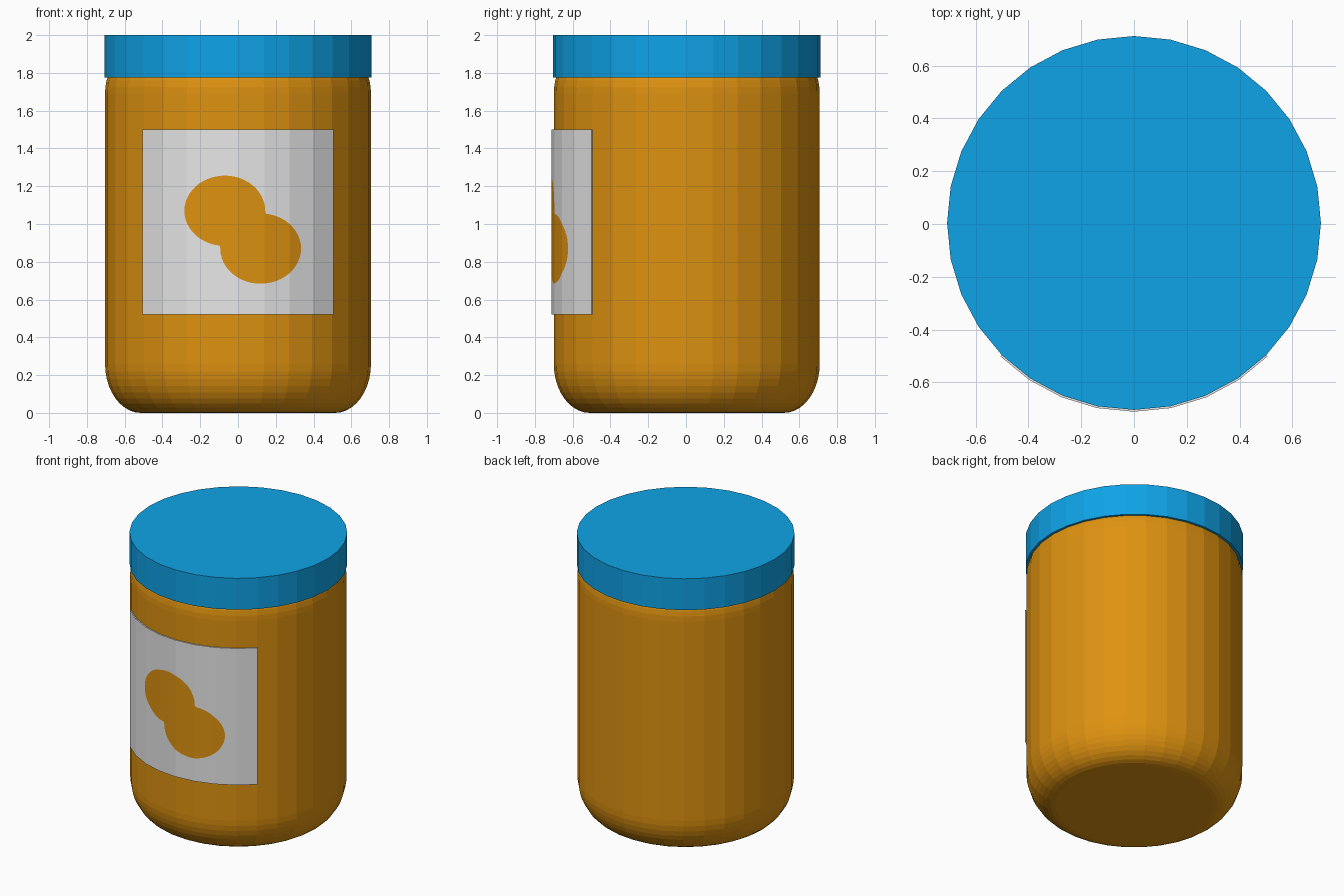
import bpy, bmesh, math

if "Cube" in bpy.data.objects:
    bpy.data.objects.remove(bpy.data.objects["Cube"])

SIDES = 32
CY = 0.004            # jar axis sits slightly behind the label-to-back centre


def material(name, rgb):
    m = bpy.data.materials.new(name)
    lin = [(c / 255 / 12.92) if c < 10 else ((c / 255 + 0.055) / 1.055) ** 2.4 for c in rgb]
    m.diffuse_color = (*lin, 1)
    m.use_nodes = True
    m.node_tree.nodes["Principled BSDF"].inputs["Base Color"].default_value = m.diffuse_color
    return m


orange = material("peanut orange", (222, 146, 16))
blue = material("lid blue", (15, 166, 235))
white = material("label white", (232, 232, 232))


def add_object(name, bm, mats):
    me = bpy.data.meshes.new(name)
    bm.to_mesh(me)
    bm.free()
    for m in mats:
        me.materials.append(m)
    ob = bpy.data.objects.new(name, me)
    bpy.context.collection.objects.link(ob)
    return ob


def lathe(name, profile, mat):
    """Closed faceted solid from (radius, height) pairs, bottom to top."""
    bm = bmesh.new()
    rings = []
    for r, z in profile:
        angles = [2 * math.pi * i / SIDES for i in range(SIDES)]
        rings.append([bm.verts.new((r * math.cos(a), CY + r * math.sin(a), z)) for a in angles])
    for lo, hi in zip(rings, rings[1:]):
        for i in range(SIDES):
            j = (i + 1) % SIDES
            bm.faces.new((lo[i], lo[j], hi[j], hi[i]))
    bm.faces.new(rings[0][::-1])
    bm.faces.new(rings[-1])
    return add_object(name, bm, [mat])


# Jar body: rounded base, straight wall, softly rounded shoulder
R = 0.704
profile = []
for k in range(11):
    t = math.pi / 2 * k / 10
    profile.append((R - 0.19 + 0.19 * math.sin(t), 0.26 * (1 - math.cos(t))))
for k in range(7):
    t = math.pi / 2 * k / 6
    profile.append((R - 0.06 * (1 - math.cos(t)), 1.69 + 0.14 * math.sin(t)))
lathe("jar_body", profile, orange)

# Lid
lathe("lid", [(0.708, 1.775), (0.708, 2.0)], blue)

# Label: curved plate wrapped on the front eight facets, with the peanut cut in
LR, Z0, Z1 = 0.715, 0.52, 1.50
RX, RZ = 0.214, 0.186
LOBES = [(-0.07, 1.07), (0.12, 0.87)]
corners = [(LR * math.sin(math.radians(11.25 * i)), CY - LR * math.cos(math.radians(11.25 * i)))
           for i in range(-4, 5)]


def wall_y(x):
    for (xa, ya), (xb, yb) in zip(corners, corners[1:]):
        if x <= xb + 1e-9:
            return ya + (yb - ya) * (x - xa) / (xb - xa)
    return corners[-1][1]


def peanut_span(x):
    """Lower and upper edge of the peanut at x (equal where there is none)."""
    spans = []
    for cx, cz in LOBES:
        d = 1 - ((x - cx) / RX) ** 2
        if d > -1e-6:
            h = RZ * math.sqrt(max(d, 0))
            spans += [cz - h, cz + h]
    if spans:
        return min(spans), max(spans)
    cz = LOBES[0][1] if x < 0 else LOBES[1][1]
    return cz, cz


# column positions: facet corners plus evenly turned points round each lobe
xs = {round(c[0], 5) for c in corners}
for cx, cz in LOBES:
    xs |= {round(cx - RX * math.cos(math.pi * k / 24), 5) for k in range(25)}
xs = sorted(xs)

bm = bmesh.new()
cols = []
for x in xs:
    lo, hi = peanut_span(x)
    y = wall_y(x)
    col = [bm.verts.new((x, y, z)) for z in (Z0, lo)]
    col.append(bm.verts.new((x, y, hi)) if hi - lo > 1e-4 else col[1])
    col.append(bm.verts.new((x, y, Z1)))
    cols.append(col)
for a, b in zip(cols, cols[1:]):
    for k in range(3):
        ring = list(dict.fromkeys((a[k], b[k], b[k + 1], a[k + 1])))
        if len(ring) > 2:
            bm.faces.new(ring).material_index = 1 if k == 1 else 0
label = add_object("label", bm, [white, orange])
solid = label.modifiers.new("thickness", 'SOLIDIFY')
solid.thickness = 0.008
solid.offset = -1
